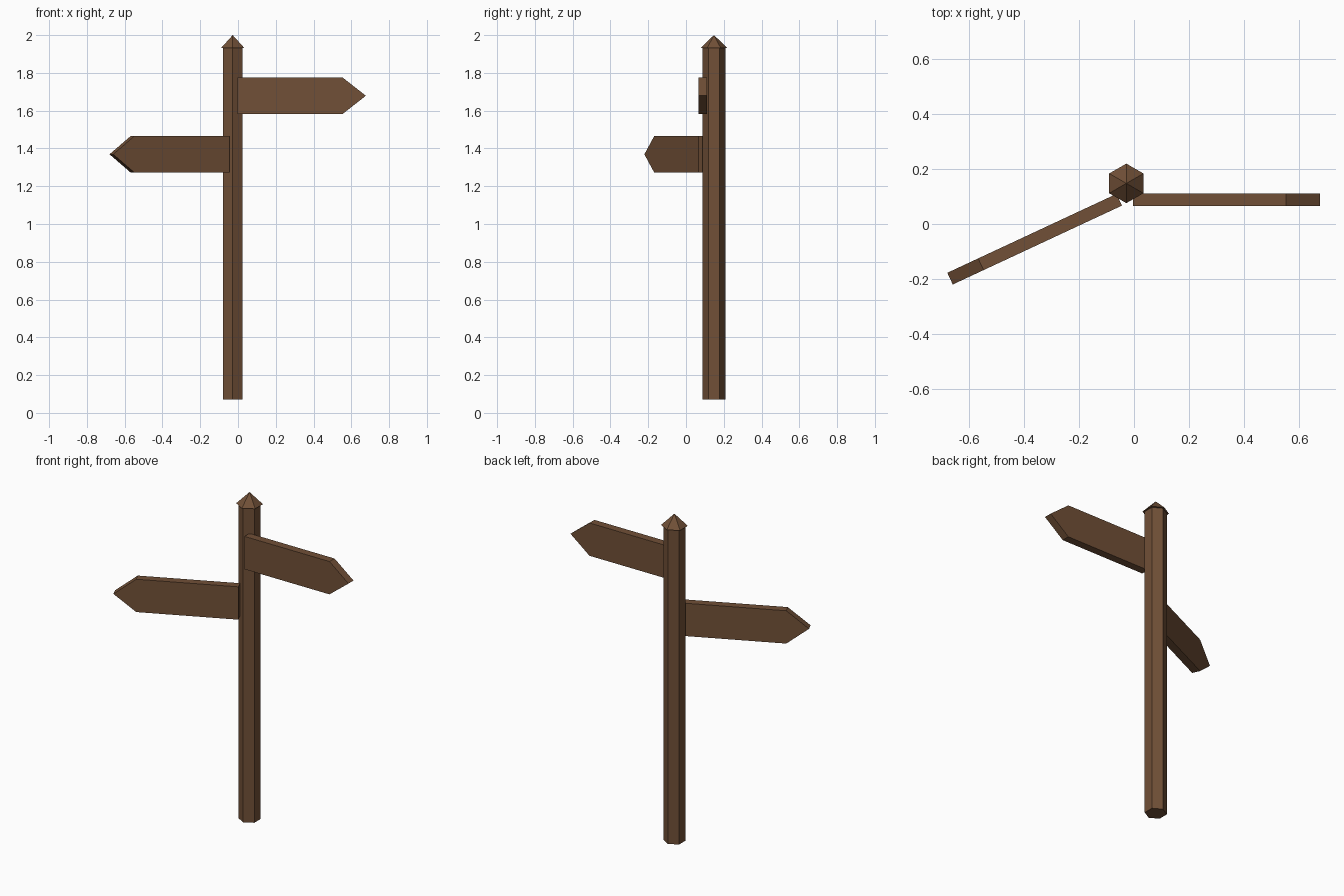
import bpy, bmesh, math
from mathutils import Matrix

if "Cube" in bpy.data.objects:
    bpy.data.objects.remove(bpy.data.objects["Cube"])

wood = bpy.data.materials.new("brown wood")
wood.diffuse_color = (0.165, 0.080, 0.038, 1)
wood.use_nodes = True
wood.node_tree.nodes["Principled BSDF"].inputs["Base Color"].default_value = wood.diffuse_color


def finish(bm, name, matrix):
    bmesh.ops.recalc_face_normals(bm, faces=bm.faces)
    mesh = bpy.data.meshes.new(name)
    bm.to_mesh(mesh)
    bm.free()
    mesh.materials.append(wood)
    obj = bpy.data.objects.new(name, mesh)
    obj.matrix_world = matrix
    bpy.context.collection.objects.link(obj)


def hex_part(name, r_bottom, r_top, z0, z1):
    """Six-sided column or cone with corners facing front and back."""
    bm = bmesh.new()
    bmesh.ops.create_cone(bm, cap_ends=True, segments=6, radius1=r_bottom,
                          radius2=r_top, depth=z1 - z0,
                          matrix=Matrix.Rotation(math.radians(0), 4, 'Z'))
    # turn so that a corner lies on the y axis
    v = max((v for v in bm.verts if v.co.z < 0), key=lambda v: v.co.y)
    turn = math.pi / 2 - math.atan2(v.co.y, v.co.x)
    bmesh.ops.rotate(bm, verts=bm.verts, matrix=Matrix.Rotation(turn, 3, 'Z'))
    finish(bm, name, Matrix.Translation((-0.028, 0.148, (z0 + z1) / 2)))


def arrow_board(name, side, corner, angle):
    """Pointed board; its front butt edge sits at the given corner."""
    length, shoulder, half, thick = 0.68, 0.556, 0.097, 0.047
    profile = [(0, -half), (shoulder, -half), (length, 0), (shoulder, half), (0, half)]
    bm = bmesh.new()
    face = bm.faces.new([bm.verts.new((side * x, 0, z)) for x, z in profile])
    ext = bmesh.ops.extrude_face_region(bm, geom=[face], use_keep_orig=True)
    moved = [g for g in ext["geom"] if isinstance(g, bmesh.types.BMVert)]
    bmesh.ops.translate(bm, verts=moved, vec=(0, thick, 0))
    finish(bm, name, Matrix.Translation(corner) @ Matrix.Rotation(math.radians(angle), 4, 'Z'))


# post and pointed cap
hex_part("post", 0.060, 0.060, 0.07, 1.932)
hex_part("post_cap", 0.072, 0.0, 1.931, 2.0)

# direction boards
arrow_board("right_board", 1, (-0.003, 0.065, 1.679), 0)
arrow_board("left_board", -1, (-0.044, 0.067, 1.369), 25)
